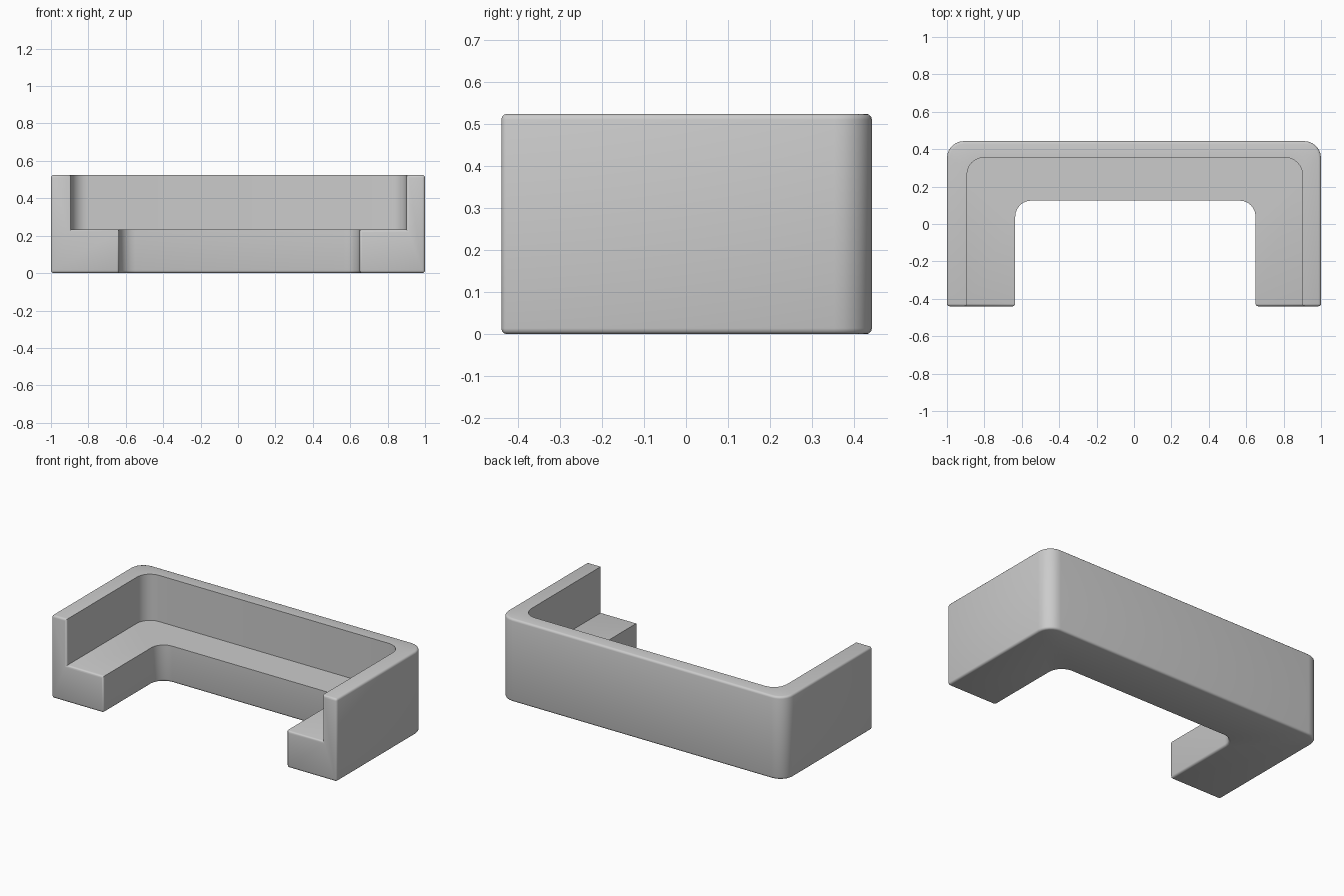
import bpy, bmesh
from math import sin, cos, pi

if "Cube" in bpy.data.objects:
    bpy.data.objects.remove(bpy.data.objects["Cube"])

FRONT, SEAT_H, WALL_H = -0.44, 0.232, 0.525
SEGS = 6


def u_outline(x0, x1, y1, r):
    """Open U running from the left front, round the back, to the right front."""
    pts = [(x0, FRONT)]
    for cx, start in ((x0 + r, pi), (x1 - r, pi / 2)):
        for i in range(SEGS + 1):
            a = start - i / SEGS * pi / 2
            pts.append((cx + r * cos(a), y1 - r + r * sin(a)))
    return pts + [(x1, FRONT)]


outer = u_outline(-1.0, 1.0, 0.443, 0.09)
wall = u_outline(-0.893, 0.9, 0.355, 0.09)
lip = u_outline(-0.635, 0.65, 0.125, 0.085)

# L-shaped cross-section swept along the U: outside, wall top, wall inside, seat, seat front
section = [(outer, 0), (outer, WALL_H), (wall, WALL_H), (wall, SEAT_H), (lip, SEAT_H), (lip, 0)]
bm = bmesh.new()
rows = [[bm.verts.new((x, y, z)) for x, y in line] for line, z in section]
n = len(rows)
for k in range(n):
    a, b = rows[k], rows[(k + 1) % n]
    for i in range(len(a) - 1):
        bm.faces.new((a[i], a[i + 1], b[i + 1], b[i]))
for end in (0, -1):
    bm.faces.new([row[end] for row in rows])
bmesh.ops.recalc_face_normals(bm, faces=bm.faces)

# Soften outer rims and arm fronts; keep the inner wall rim and seat lip crisp
crisp = set(rows[2] + rows[3] + rows[4])
soft = [e for e in bm.edges if e.is_convex and e.calc_face_angle() > 0.6
        and not (e.verts[0] in crisp and e.verts[1] in crisp
                 and abs(e.verts[0].co.z - e.verts[1].co.z) < 1e-5
                 and len({v.co.y < FRONT + 1e-4 for v in e.verts} | {False}) >= 1
                 and not all(v.co.y < FRONT + 1e-4 for v in e.verts))]
bmesh.ops.bevel(bm, geom=soft, offset=0.014, offset_type='OFFSET', segments=3,
                profile=0.5, affect='EDGES', clamp_overlap=True)
bmesh.ops.recalc_face_normals(bm, faces=bm.faces)

mesh = bpy.data.meshes.new("sofa_body")
bm.to_mesh(mesh)
bm.free()
sofa = bpy.data.objects.new("sofa_body", mesh)
bpy.context.collection.objects.link(sofa)
bpy.context.view_layer.objects.active = sofa
sofa.select_set(True)
bpy.ops.object.shade_smooth_by_angle(angle=0.6)
